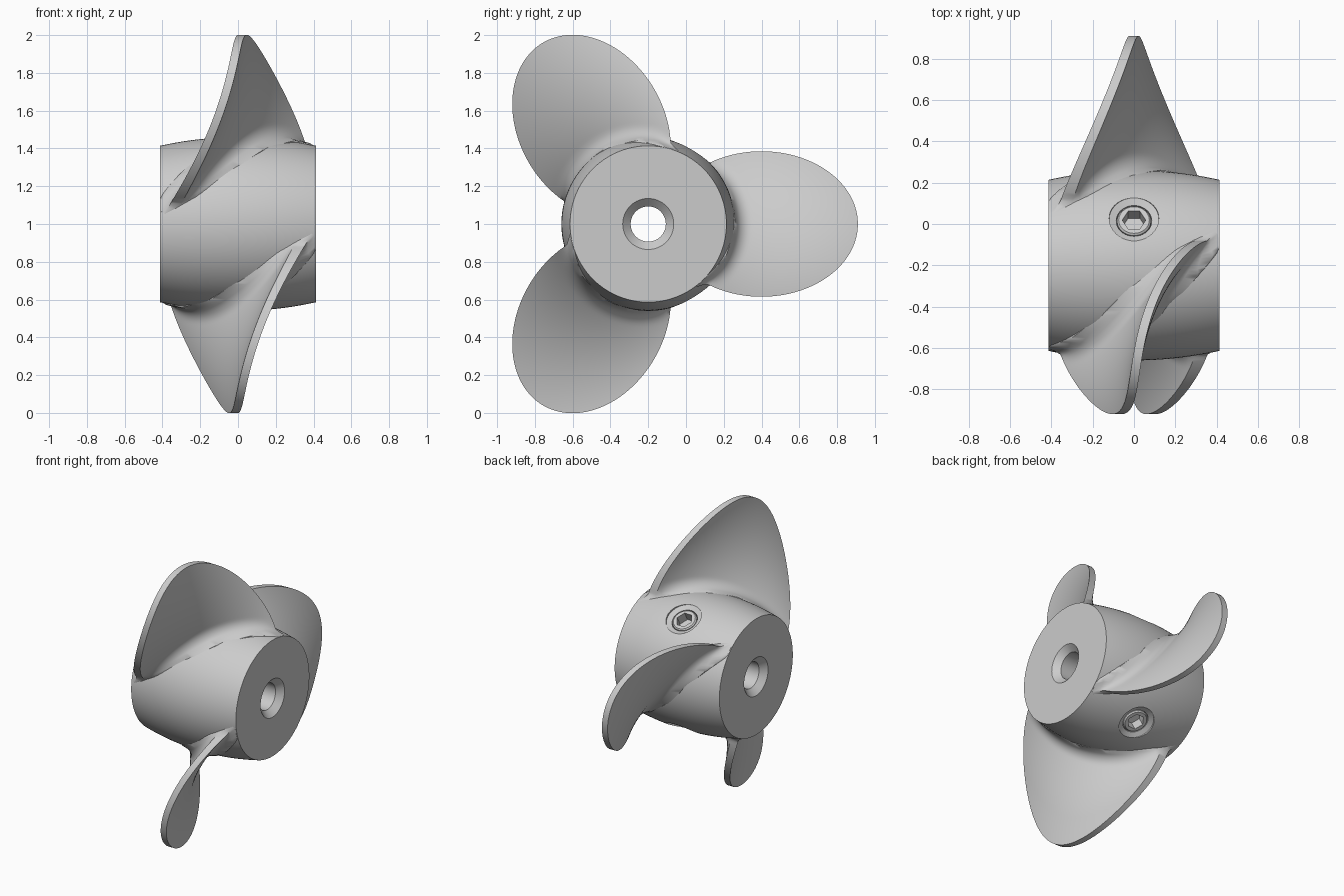
import bpy, bmesh, math
from mathutils import Matrix

if "Cube" in bpy.data.objects:
    bpy.data.objects.remove(bpy.data.objects["Cube"])

AXIS = Matrix.Translation((0, -0.2, 1.0))    # shaft axis runs along x
HALF = 0.413                                 # half hub length

metal = bpy.data.materials.new("light_grey_metal")
metal.diffuse_color = (0.6, 0.6, 0.6, 1)
metal.use_nodes = True
metal.node_tree.nodes["Principled BSDF"].inputs["Base Color"].default_value = metal.diffuse_color


def finish(bm, name, matrix):
    bmesh.ops.remove_doubles(bm, verts=bm.verts, dist=1e-5)
    bmesh.ops.recalc_face_normals(bm, faces=bm.faces)
    bm.transform(AXIS @ matrix)
    me = bpy.data.meshes.new(name)
    bm.to_mesh(me)
    bm.free()
    me.materials.append(metal)
    ob = bpy.data.objects.new(name, me)
    bpy.context.collection.objects.link(ob)
    return ob


def revolve(name, profile, segments, matrix=Matrix()):
    """Spin a closed (x, radius) profile around x."""
    bm = bmesh.new()
    rings = []
    for i in range(segments):
        a = 2 * math.pi * i / segments
        rings.append([bm.verts.new((x, r * math.cos(a), r * math.sin(a))) for x, r in profile])
    n = len(profile)
    for i in range(segments):
        p, q = rings[i], rings[(i + 1) % segments]
        for j in range(n):
            k = (j + 1) % n
            if profile[j][1] == 0 and profile[k][1] == 0:
                continue
            if profile[j][1] == 0:
                bm.faces.new((p[j], q[k], p[k]))
            elif profile[k][1] == 0:
                bm.faces.new((p[j], q[j], p[k]))
            else:
                bm.faces.new((p[j], q[j], q[k], p[k]))
    return finish(bm, name, matrix)


def select_only(ob):
    bpy.ops.object.select_all(action='DESELECT')
    ob.select_set(True)
    bpy.context.view_layer.objects.active = ob


def cut(ob, cutter):
    mod = ob.modifiers.new("cut", 'BOOLEAN')
    mod.operation = 'DIFFERENCE'
    mod.solver = 'EXACT'
    mod.object = cutter
    select_only(ob)
    bpy.ops.object.modifier_apply(modifier=mod.name)
    bpy.data.objects.remove(cutter)


def smooth(ob, angle=35):
    select_only(ob)
    bpy.ops.object.shade_smooth_by_angle(angle=math.radians(angle))


def hub_radius(x):
    return 0.46 - 0.046 * (x / HALF) ** 2


# Barrel-shaped hub with a countersunk through bore
outer = [(HALF * (i / 12 - 1), hub_radius(HALF * (i / 12 - 1))) for i in range(25)]
bore = [(HALF, 0.135), (HALF - 0.042, 0.093), (-HALF + 0.042, 0.093), (-HALF, 0.135)]
hub = revolve("hub", outer + bore, 96)

# Two set screws with hex sockets, sunk in dished seats
for i, deg in enumerate((60, -60)):
    radial = Matrix.Rotation(math.radians(deg), 4, 'X') @ Matrix.Rotation(math.pi / 2, 4, 'Z')
    seat = [(0.36, 0), (0.36, 0.086), (0.43, 0.086), (0.444, 0.12), (0.55, 0.12), (0.55, 0)]
    cut(hub, revolve("seat_cutter", seat, 48, radial))
    body = [(0.34, 0), (0.34, 0.082), (0.43, 0.082), (0.438, 0.074), (0.438, 0)]
    screw = revolve("set_screw_%d" % (i + 1), body, 48, radial)
    socket = [(0.37, 0), (0.37, 0.057), (0.5, 0.057), (0.5, 0)]
    cut(screw, revolve("socket_cutter", socket, 6, radial))
    smooth(screw)
smooth(hub)


def blade_point(t, s, side):
    """Twisted blade: elliptical outline t, position across s, face side."""
    ry, rz = 0.6 + 0.51 * math.cos(t), 0.385 * math.sin(t)
    r, half_angle = math.hypot(ry, rz), math.atan2(rz, ry)
    flare = min(1, max(0, (0.452 - r) / 0.035)) ** 2
    half_angle += 0.13 * flare                     # root runs out to a point
    theta = s * half_angle
    pitch = 0.41 - 0.6 * max(0, r - 0.45) ** 2
    x = -pitch * theta
    # thickness, plus a round fillet where the blade meets the hub
    f = 0.085
    h = min(f, max(0, r - hub_radius(x + side * 0.06)))
    fillet = (f - math.sqrt(f * f - (f - h) ** 2)) * (1 - abs(s) ** 5)
    thick = 0.022 * (1 - 0.75 * flare * abs(s) ** 10) + fillet
    x += side * thick * math.hypot(1, pitch / r)
    x = max(-HALF + 0.005, min(HALF - 0.005, x))
    return (x, r * math.cos(theta), r * math.sin(theta))


# Three blades around the hub
ROWS, COLS, T_END = 72, 40, 2.3
for b in range(3):
    bm = bmesh.new()
    grid = {}
    for side in (-1, 1):
        for i in range(ROWS + 1):
            for j in range(COLS + 1):
                grid[side, i, j] = bm.verts.new(
                    blade_point(T_END * i / ROWS, 2 * j / COLS - 1, side))
    for i in range(ROWS):
        for side in (-1, 1):                       # both faces
            for j in range(COLS):
                bm.faces.new([grid[side, i + u, j + v] for u, v in ((0, 0), (1, 0), (1, 1), (0, 1))])
        for j in (0, COLS):                        # rim
            bm.faces.new((grid[-1, i, j], grid[-1, i + 1, j], grid[1, i + 1, j], grid[1, i, j]))
    for j in range(COLS):                          # buried root cap
        bm.faces.new((grid[-1, ROWS, j], grid[-1, ROWS, j + 1], grid[1, ROWS, j + 1], grid[1, ROWS, j]))
    blade = finish(bm, "blade_%d" % (b + 1), Matrix.Rotation(b * 2 * math.pi / 3, 4, 'X'))
    smooth(blade, 40)
